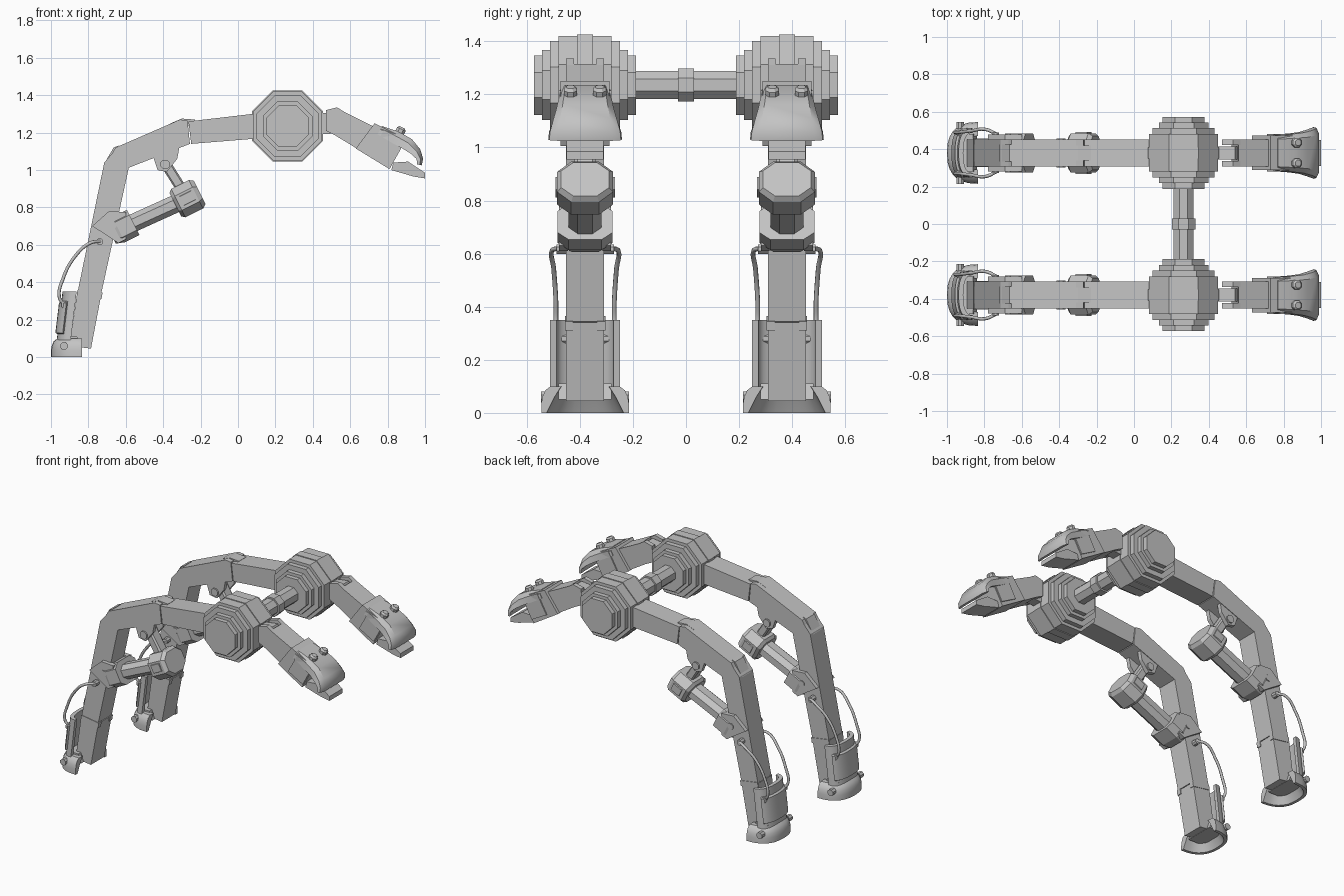
import bpy, bmesh, math
from mathutils import Vector

cube = bpy.data.objects.get("Cube")
if cube:
    bpy.data.objects.remove(cube)

grey = bpy.data.materials.new("plain grey")
grey.use_nodes = True
grey.diffuse_color = (0.55, 0.55, 0.55, 1)
grey.node_tree.nodes["Principled BSDF"].inputs["Base Color"].default_value = (0.55, 0.55, 0.55, 1)


def loft(name, sections, smooth=False):
    """Skin a row of closed sections and cap both ends."""
    bm = bmesh.new()
    rings = [[bm.verts.new(p) for p in s] for s in sections]
    n = len(rings[0])
    for a, b in zip(rings, rings[1:]):
        for i in range(n):
            j = (i + 1) % n
            bm.faces.new((a[i], a[j], b[j], b[i]))
    bm.faces.new(rings[0])
    bm.faces.new(rings[-1])
    bmesh.ops.recalc_face_normals(bm, faces=bm.faces)
    mesh = bpy.data.meshes.new(name)
    bm.to_mesh(mesh)
    bm.free()
    mesh.materials.append(grey)
    obj = bpy.data.objects.new(name, mesh)
    bpy.context.collection.objects.link(obj)
    if smooth:
        bpy.ops.object.select_all(action="DESELECT")
        bpy.context.view_layer.objects.active = obj
        obj.select_set(True)
        bpy.ops.object.shade_smooth_by_angle(angle=math.radians(35))
    return obj


def prism(name, outline, y0, y1):
    """Side outline in x and z, pushed across from y0 to y1."""
    return loft(name, [[(x, y, z) for x, z in outline] for y in (y0, y1)])


def drum(name, x, z, apothem, y0, y1, sides=8):
    r = apothem / math.cos(math.pi / sides)
    turn = [math.tau * (i + 0.5) / sides for i in range(sides)]
    return prism(name, [(x + r * math.cos(a), z + r * math.sin(a)) for a in turn], y0, y1)


def beam(name, start, end, y, steps, cut):
    """Chamfered bar; steps are (fraction, half height, half width)."""
    p, q = (Vector((v[0], y, v[1])) for v in (start, end))
    d = (q - p).normalized()
    up, side = Vector((-d.z, 0, d.x)), Vector((0, 1, 0))
    rings = []
    for t, h, w in steps:
        ch, cw = h * cut, w * cut
        corner = [(h, w - cw), (h - ch, w), (ch - h, w), (-h, w - cw),
                  (-h, cw - w), (ch - h, -w), (h - ch, -w), (h, cw - w)]
        rings.append([p.lerp(q, t) + up * a + side * b for a, b in corner])
    return loft(name, rings)


def half_shell(name, profile, cx, y, rx, ry, lean, spread=90, n=14):
    """Profile of (offset, z) swept round the outer side of the leg."""
    rings = []
    for i in range(n + 1):
        a = math.radians(spread * (2 * i / n - 1))
        c, s = math.cos(a), math.sin(a)
        c, s = abs(c) ** 0.8, math.copysign(abs(s) ** 0.8, s)
        rings.append([(cx + lean * z - (rx + o) * c, y + (ry + o) * s, z) for o, z in profile])
    return loft(name, rings, True)


def cable(name, points, radius):
    curve = bpy.data.curves.new(name, "CURVE")
    curve.dimensions = "3D"
    curve.bevel_depth = radius
    curve.bevel_resolution = 2
    curve.use_fill_caps = True
    spline = curve.splines.new("BEZIER")
    spline.bezier_points.add(len(points) - 1)
    for bp, co in zip(spline.bezier_points, points):
        bp.co = co
        bp.handle_left_type = bp.handle_right_type = "AUTO"
    curve.materials.append(grey)
    bpy.context.collection.objects.link(bpy.data.objects.new(name, curve))


HX, HZ, W = 0.265, 1.235, 0.072

for tag, y in (("left_row", 0.38), ("right_row", -0.38)):
    def n(part):
        return f"{part}_{tag}"

    # Stepped hub
    for i, (r, half) in enumerate(((0.19, 0.03), (0.165, 0.132), (0.132, 0.162), (0.112, 0.192))):
        drum(n(f"hub_step_{i}"), HX, HZ, r, y - half, y + half)
    drum(n("hub_plate"), HX, HZ, 0.185, y - 0.1, y + 0.1)

    # Long arm and leg
    segments = {
        "arm_inner": [(0.12, 1.305), (-0.265, 1.26), (-0.25, 1.14), (0.12, 1.17)],
        "arm_outer": [(-0.27, 1.265), (-0.31, 1.27), (-0.655, 1.12), (-0.70, 1.04),
                      (-0.59, 1.01), (-0.257, 1.14)],
        "leg_upper": [(-0.715, 1.04), (-0.655, 1.11), (-0.58, 1.03), (-0.73, 0.345), (-0.855, 0.36)],
        "leg_lower": [(-0.858, 0.36), (-0.73, 0.34), (-0.786, 0.045), (-0.90, 0.06)],
    }
    for part, outline in segments.items():
        prism(n(part), outline, y - W, y + W)
    # Raised tongues and ears at the joints
    prism(n("elbow_tongue"), [(-0.23, 1.27), (-0.3, 1.275), (-0.36, 1.25), (-0.3, 1.2)], y - 0.04, y + 0.04)
    prism(n("knee_tongue"), [(-0.64, 1.13), (-0.665, 1.12), (-0.718, 1.03), (-0.66, 1.03)], y - 0.045, y + 0.045)
    for s in (-1, 1):
        prism(n("ankle_ear"), [(-0.855, 0.365), (-0.724, 0.345), (-0.73, 0.31), (-0.86, 0.33)],
              y + s * 0.045, y + s * 0.076)

    # Foot and shin guard
    half_shell(n("foot_shell"), [(0, 0.0), (0, 0.035), (-0.004, 0.06), (-0.015, 0.085), (-0.035, 0.1),
                                 (-0.075, 0.1), (-0.05, 0.06), (-0.02, 0.0)], -0.835, y, 0.165, 0.165, 0)
    half_shell(n("shin_guard"), [(0, 0.09), (0, 0.35), (-0.025, 0.35), (-0.025, 0.09)],
               -0.905, y, 0.075, 0.132, 0.12)
    half_shell(n("shin_panel"), [(0.012, 0.13), (0.012, 0.29), (-0.005, 0.3), (-0.005, 0.12)],
               -0.905, y, 0.075, 0.132, 0.12, 62)
    prism(n("foot_core"), [(-0.95, 0.05), (-0.95, 0.11), (-0.86, 0.11), (-0.84, 0.05)], y - 0.1, y + 0.1)

    for s in (-1, 1):
        drum(n("foot_bolt"), -0.93, 0.06, 0.02, y + s * 0.13, y + s * 0.166)
        # Side cables
        path = [(-0.735, 0.1, 0.62), (-0.79, 0.125, 0.61), (-0.87, 0.118, 0.54),
                (-0.935, 0.11, 0.42), (-0.955, 0.108, 0.32), (-0.93, 0.1, 0.28)]
        cable(n("side_cable"), [(x, y + s * dy, z) for x, dy, z in path], 0.009)
        drum(n("cable_plug"), -0.74, 0.617, 0.018, y + s * 0.06, y + s * 0.108)
        drum(n("cable_socket"), -0.925, 0.28, 0.02, y + s * 0.07, y + s * 0.115)
        # Clamp cheeks on the leg
        prism(n("clamp_cheek"), [(-0.78, 0.70), (-0.69, 0.78), (-0.6, 0.775), (-0.6, 0.63),
                                 (-0.64, 0.61), (-0.70, 0.65)], y + s * 0.065, y + s * 0.098)
        drum(n("clamp_pin"), -0.67, 0.705, 0.02, y + s * 0.09, y + s * 0.104)

    # Piston, its collar and its drum head
    beam(n("piston_collar"), (-0.68, 0.66), (-0.56, 0.72), y, [(0, 0.06, 0.085), (0.35, 0.075, 0.104), (1, 0.075, 0.104)], 0.4)
    beam(n("piston_rod"), (-0.62, 0.69), (-0.30, 0.835), y, [(0, 0.048, 0.062), (1, 0.048, 0.062)], 0.55)
    beam(n("piston_head"), (-0.335, 0.815), (-0.205, 0.88), y,
         [(0, 0.07, 0.085), (0.12, 0.085, 0.105), (0.85, 0.085, 0.105), (1, 0.07, 0.09)], 0.5)
    beam(n("head_pin"), (-0.3, 0.835), (-0.24, 0.865), y, [(0, 0.032, 0.112), (1, 0.032, 0.112)], 0.2)

    # Link and bracket under the arm
    beam(n("link_bar"), (-0.41, 1.07), (-0.29, 0.88), y, [(0, 0.028, 0.04), (1, 0.028, 0.04)], 0.3)
    for s in (-1, 1):
        prism(n("link_bracket"), [(-0.46, 1.09), (-0.31, 1.14), (-0.325, 1.06), (-0.38, 0.99), (-0.43, 1.0)],
              y + s * 0.04, y + s * 0.068)
    drum(n("link_pin"), -0.39, 1.03, 0.025, y - 0.078, y + 0.078)

    # Short forearm: tongue, forked prongs and body
    prism(n("forearm_tongue"), [(0.42, 1.30), (0.54, 1.315), (0.6, 1.2), (0.42, 1.19)], y - 0.034, y + 0.034)
    for s in (-1, 1):
        prism(n("forearm_prong"), [(0.47, 1.32), (0.53, 1.335), (0.57, 1.31), (0.53, 1.18), (0.47, 1.21)],
              y + s * 0.042, y + s * W)
    prism(n("forearm"), [(0.56, 1.315), (0.73, 1.23), (0.66, 1.10), (0.52, 1.185)], y - W, y + W)

    # Hand block with a raised band
    prism(n("hand_block"), [(0.73, 1.25), (0.90, 1.165), (0.81, 1.005), (0.63, 1.115)], y - 0.092, y + 0.092)
    prism(n("hand_band"), [(0.78, 1.215), (0.89, 1.16), (0.82, 1.03), (0.71, 1.09)], y - 0.1, y + 0.1)

    # Curved hood: x, z, tilt of the outward direction, half width, side drop
    rings = []
    for x, z, tilt, w, drop in ((0.77, 1.235, 62, 0.098, 0.05), (0.86, 1.205, 62, 0.104, 0.07),
                                (0.93, 1.165, 48, 0.112, 0.07), (0.975, 1.11, 25, 0.125, 0.055),
                                (0.99, 1.06, 2, 0.136, 0.035), (0.982, 1.025, -12, 0.139, 0.025)):
        a = math.radians(tilt)
        cut = [(-w, -drop), (-w * 0.97, -drop * 0.4), (-w * 0.75, 0), (w * 0.75, 0), (w * 0.97, -drop * 0.4), (w, -drop),
               (w - 0.02, -drop), (w * 0.7, -0.022), (-w * 0.7, -0.022), (0.02 - w, -drop)]
        rings.append([(x + h * math.cos(a), y + v, z + h * math.sin(a)) for v, h in cut])
    loft(n("hand_hood"), rings, True)
    for s in (-1, 1):
        bolt = beam(n("hood_bolt"), (0.855, 1.18), (0.878, 1.228), y + s * 0.055,
                    [(0, 0.025, 0.025), (0.8, 0.025, 0.025), (1, 0.016, 0.016)], 0.55)

    # Lower finger
    prism(n("finger"), [(0.83, 1.04), (0.91, 1.045), (1.0, 0.985), (1.0, 0.955), (0.94, 0.965), (0.82, 1.0)],
          y - 0.07, y + 0.07)

# Cross shaft between the hubs
drum("cross_shaft", HX, HZ, 0.053, -0.25, 0.25)
drum("shaft_collar", HX, HZ, 0.063, -0.03, 0.03)
